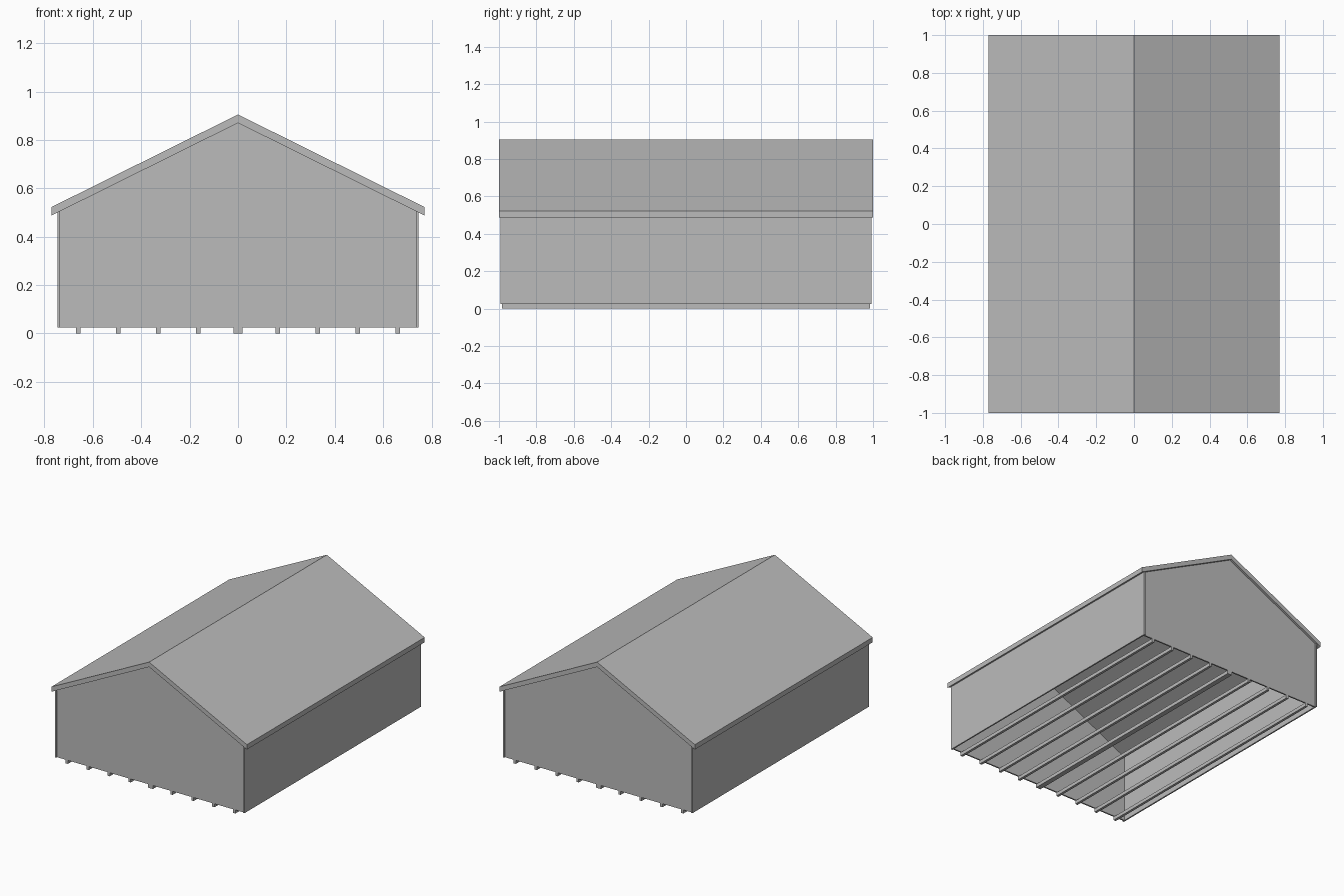
import bpy

cube = bpy.data.objects.get("Cube")
if cube:
    bpy.data.objects.remove(cube, do_unlink=True)

grey = bpy.data.materials.new("plain_grey")
grey.use_nodes = True
tone = (0.5, 0.5, 0.5, 1)
grey.diffuse_color = tone
grey.node_tree.nodes["Principled BSDF"].inputs["Base Color"].default_value = tone

EAVE_X, EAVE_Z = 0.77, 0.523      # roof edge
RIDGE_Z, ROOF_DEPTH = 0.905, 0.035
WALL_X, WALL_Y = 0.745, 0.992     # outer faces of the side walls
BOARD, BASE_Z = 0.01, 0.025       # wall thickness and underside
GABLE_Y = 0.984


def underside(x):
    """Height of the roof's lower surface at a given x."""
    return RIDGE_Z - ROOF_DEPTH - abs(x) * (RIDGE_Z - EAVE_Z) / EAVE_X


def extrude_profile(name, profile, y0, y1):
    """Closed prism from an x-z outline (counter-clockwise from the front)."""
    n = len(profile)
    verts = [(x, y, z) for y in (y0, y1) for x, z in profile]
    faces = [tuple(range(n)), tuple(reversed(range(n, 2 * n)))]
    faces += [(i, i + n, (i + 1) % n + n, (i + 1) % n) for i in range(n)]
    mesh = bpy.data.meshes.new(name)
    mesh.from_pydata(verts, [], faces)
    mesh.materials.append(grey)
    obj = bpy.data.objects.new(name, mesh)
    bpy.context.collection.objects.link(obj)
    return obj


# Pitched roof slab
low = EAVE_Z - ROOF_DEPTH
extrude_profile("roof", [
    (-EAVE_X, low), (0, RIDGE_Z - ROOF_DEPTH), (EAVE_X, low),
    (EAVE_X, EAVE_Z), (0, RIDGE_Z), (-EAVE_X, EAVE_Z)], -1, 1)

# Side walls, running slightly past the gables
for side, sign in (("right", -1), ("left", 1)):
    a, b = sorted((sign * WALL_X, sign * (WALL_X - BOARD)))
    extrude_profile(side + "_wall", [
        (a, BASE_Z), (b, BASE_Z), (b, underside(b)), (a, underside(a))],
        -WALL_Y, WALL_Y)

# Gable walls at both ends
gx = WALL_X - BOARD
gable = [(-gx, BASE_Z), (gx, BASE_Z), (gx, underside(gx)),
         (0, underside(0)), (-gx, underside(gx))]
extrude_profile("front_gable", gable, -GABLE_Y, -GABLE_Y + BOARD)
extrude_profile("back_gable", gable, GABLE_Y - BOARD, GABLE_Y)

# Floor runners, with a double-width one in the middle
for i in range(-4, 5):
    x = i * 0.165
    half = 0.018 if i == 0 else 0.009
    extrude_profile(f"floor_runner_{i + 5}", [
        (x - half, 0), (x + half, 0), (x + half, BASE_Z), (x - half, BASE_Z)],
        -GABLE_Y, GABLE_Y)
